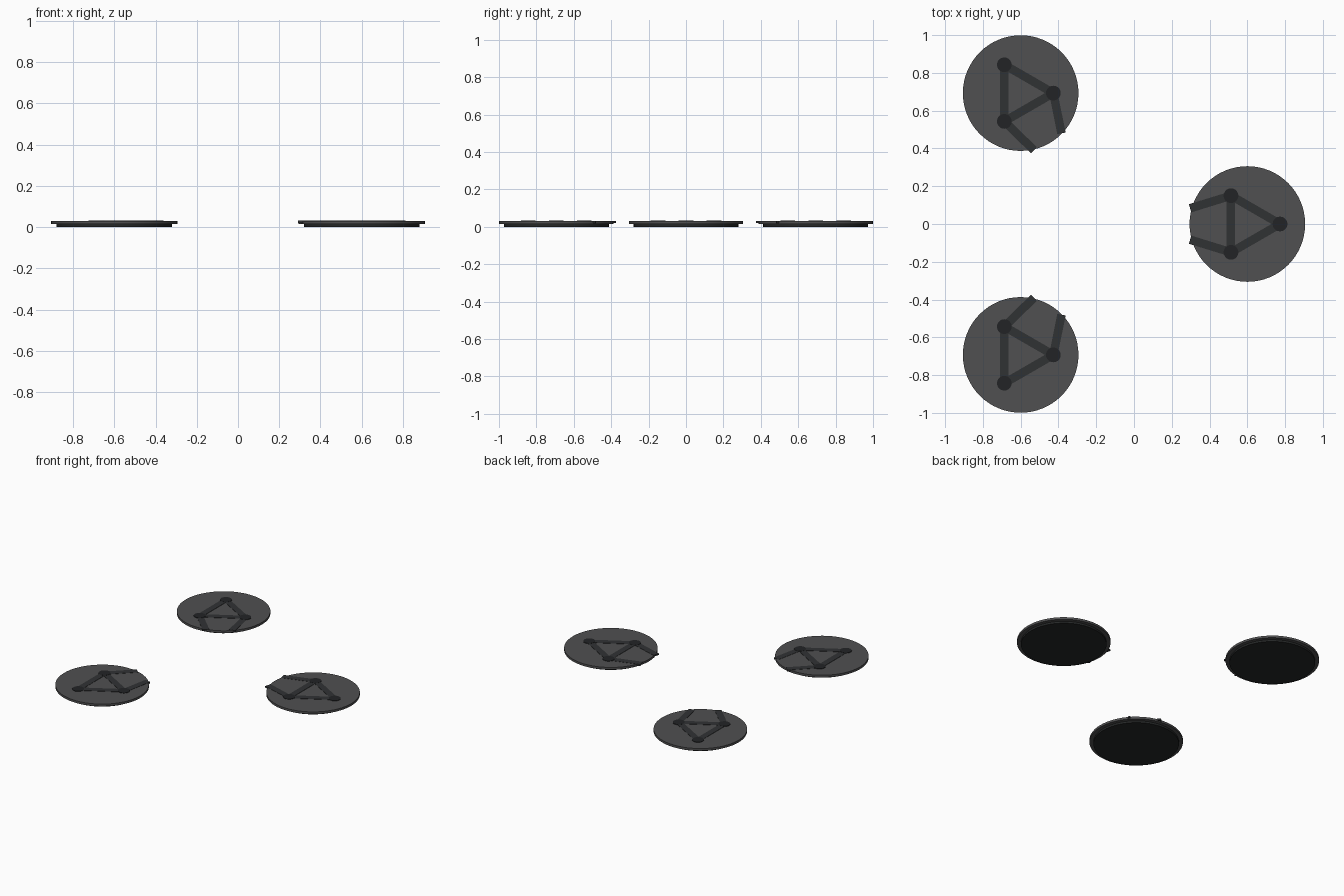
import bpy
from math import atan2, cos, sin, hypot, radians

if "Cube" in bpy.data.objects:
    bpy.data.objects.remove(bpy.data.objects["Cube"])


def material(name, r, g, b):
    m = bpy.data.materials.new(name)
    m.diffuse_color = (r, g, b, 1)
    m.use_nodes = True
    m.node_tree.nodes["Principled BSDF"].inputs["Base Color"].default_value = m.diffuse_color
    return m


PLATE = material("plate_grey", 0.08, 0.08, 0.082)
BASE = material("base_black", 0.018, 0.02, 0.02)
BAR = material("bar_grey", 0.03, 0.032, 0.034)
NODE = material("node_black", 0.016, 0.017, 0.019)


def disc(name, x, y, radius, z0, z1, mat, sides=64):
    bpy.ops.mesh.primitive_cylinder_add(vertices=sides, radius=radius, depth=z1 - z0,
                                        location=(x, y, (z0 + z1) / 2))
    ob = bpy.context.object
    ob.name = name
    ob.data.materials.append(mat)
    bpy.ops.object.shade_smooth_by_angle(angle=radians(30))
    return ob


def bar(name, a, b, z0, z1, width=0.045):
    bpy.ops.mesh.primitive_cube_add(size=1, location=((a[0] + b[0]) / 2, (a[1] + b[1]) / 2, (z0 + z1) / 2),
                                    rotation=(0, 0, atan2(b[1] - a[1], b[0] - a[0])))
    ob = bpy.context.object
    ob.name = name
    ob.scale = (hypot(b[0] - a[0], b[1] - a[1]), width, z1 - z0)
    ob.data.materials.append(BAR)


# Each station: name, centre, and the links (node index, outer end) leaving the rim
stations = [
    ("right", (0.6, 0.0), [(1, (0.297, 0.083)), (2, (0.297, -0.083))]),
    ("back", (-0.6, 0.693), [(0, (-0.384, 0.48)), (2, (-0.53, 0.391))]),
    ("front", (-0.6, -0.693), [(0, (-0.384, -0.48)), (1, (-0.53, -0.391))]),
]

for name, (cx, cy), links in stations:
    # Stepped round plate
    disc(name + "_base", cx, cy, 0.28, 0.0, 0.016, BASE)
    disc(name + "_plate", cx, cy, 0.306, 0.014, 0.030, PLATE)
    # Triangle of nodes joined by bars
    nodes = [(cx + 0.173 * cos(radians(a)), cy + 0.173 * sin(radians(a))) for a in (0, 120, 240)]
    for i, n in enumerate(nodes):
        disc(f"{name}_node_{i}", n[0], n[1], 0.039, 0.02, 0.033, NODE, 32)
        bar(f"{name}_bar_{i}", n, nodes[(i + 1) % 3], 0.02, 0.032)
    # Links reaching toward the neighbouring plates
    for i, end in links:
        bar(f"{name}_link_{i}", nodes[i], end, 0.02, 0.0315)
